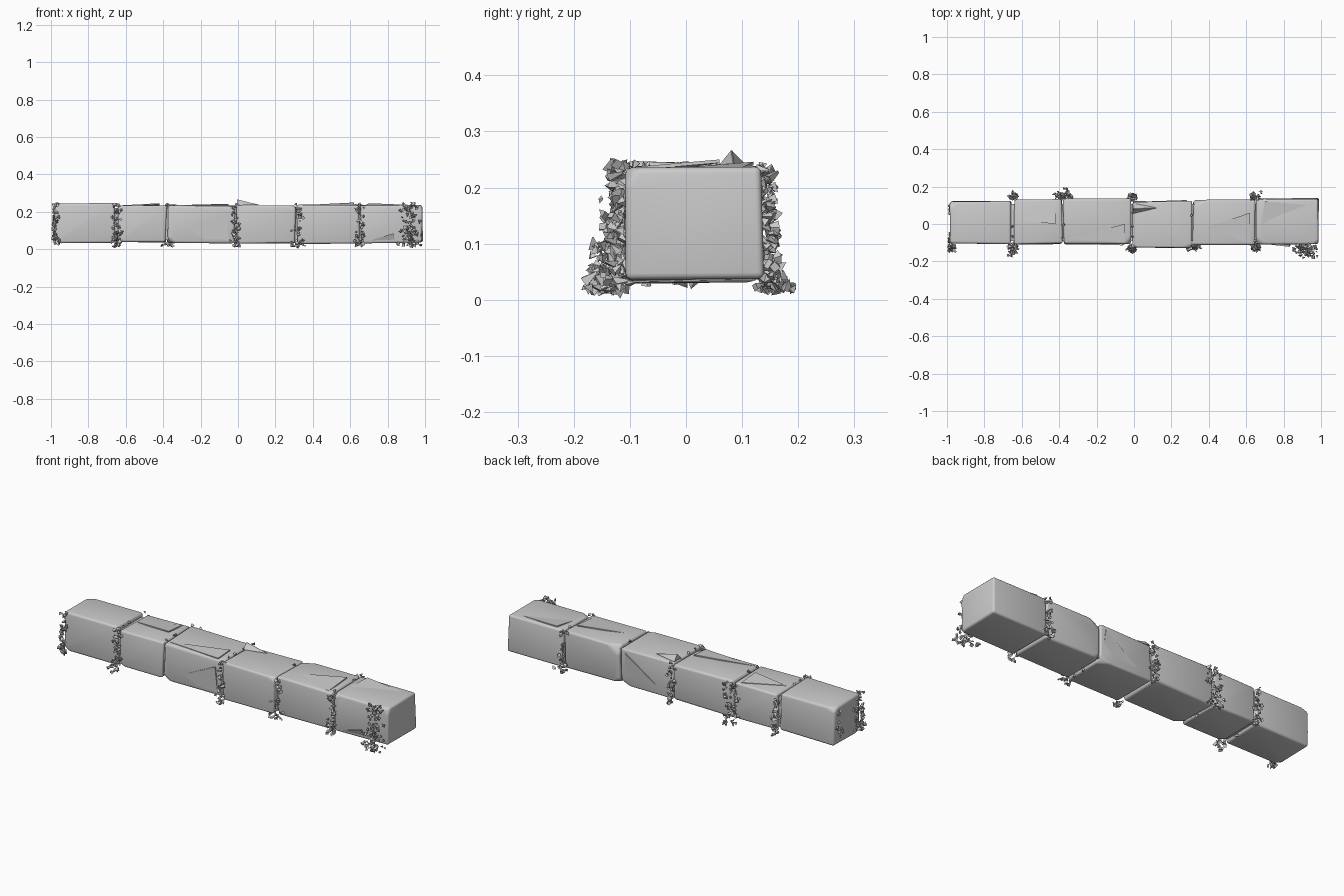
import bpy, bmesh, math, random
from mathutils import Vector, Matrix, Euler

if "Cube" in bpy.data.objects:
    bpy.data.objects.remove(bpy.data.objects["Cube"])

random.seed(11)


def finish(bm, name, angle=None):
    bmesh.ops.recalc_face_normals(bm, faces=bm.faces)
    me = bpy.data.meshes.new(name)
    bm.to_mesh(me)
    bm.free()
    ob = bpy.data.objects.new(name, me)
    bpy.context.collection.objects.link(ob)
    if angle:
        bpy.ops.object.select_all(action='DESELECT')
        ob.select_set(True)
        bpy.context.view_layer.objects.active = ob
        bpy.ops.object.shade_smooth_by_angle(angle=math.radians(angle))
    return ob


def stone_block(i, x0, x1, y0, y1, z0, z1):
    """Worn cuboid: uneven corners, rounded edges, a couple of knocked-off corners."""
    bm = bmesh.new()
    bmesh.ops.create_cube(bm, size=1)
    size = Vector((x1 - x0, y1 - y0, z1 - z0))
    mid = Vector((x0 + x1, y0 + y1, z0 + z1)) / 2
    for v in bm.verts:
        jit = Vector([random.uniform(-.006, .003) for _ in range(3)])
        v.co = Vector([math.copysign(s / 2 + j, c) for s, j, c in zip(size, jit, v.co)])
    # chipped corners
    for _ in range(2):
        d = Vector([random.choice((-1, 1)) for _ in range(3)])
        corner = Vector([s / 2 * k for s, k in zip(size, d)])
        n = Vector((d.x * random.uniform(.3, .7), d.y * random.uniform(.4, 1),
                    d.z * random.uniform(.4, 1))).normalized()
        r = bmesh.ops.bisect_plane(bm, geom=bm.verts[:] + bm.edges[:] + bm.faces[:],
                                   plane_co=corner - n * random.uniform(.015, .028),
                                   plane_no=n, clear_outer=True)
        cut = [e for e in r['geom_cut'] if isinstance(e, bmesh.types.BMEdge)]
        bmesh.ops.contextual_create(bm, geom=cut)
    bmesh.ops.bevel(bm, geom=bm.edges[:], offset=.013, segments=3, profile=.5,
                    affect='EDGES', clamp_overlap=True)
    bmesh.ops.translate(bm, verts=bm.verts, vec=mid)
    finish(bm, f"stone_block_{i}", 50)


blocks = [(-.985, -.653, -.105, .124, .034, .245),
          (-.645, -.383, -.108, .133, .034, .236),
          (-.377, -.014, -.108, .136, .034, .236),
          (-.008, .308, -.130, .122, .030, .236),
          (.314, .648, -.112, .128, .030, .238),
          (.655, .990, -.108, .137, .034, .237)]
for i, b in enumerate(blocks, 1):
    stone_block(i, *b)

# mortar core seen in the joints
bm = bmesh.new()
bmesh.ops.create_cube(bm, size=1, matrix=Matrix.Translation((0, .008, .135))
                      @ Matrix.Diagonal((1.9, .20, .17, 1)))
finish(bm, "mortar_core")

# thin split flakes lying on the block faces
bm = bmesh.new()


def flake(pts, thick):
    vs = [bm.verts.new(p) for p in pts] + [bm.verts.new(Vector(p) + Vector(thick)) for p in pts]
    bmesh.ops.convex_hull(bm, input=vs)


flake([(-.008, .055, .235), (-.008, .11, .235), (.12, .085, .236), (-.004, .08, .266)], (0, .002, 0))
flake([(.33, -.04, .235), (.62, -.10, .236), (.62, .06, .250)], (0, 0, -.006))
flake([(-.36, -.08, .235), (-.05, -.1, .236), (-.05, .0, .243)], (0, 0, -.006))
flake([(.68, .0, .236), (.95, .10, .236), (.70, .12, .246)], (0, 0, -.006))
flake([(-.62, .02, .235), (-.42, .12, .236), (-.42, .0, .246)], (0, 0, -.006))
flake([(.05, .12, .05), (.29, .12, .10), (.28, .128, .21)], (0, -.006, 0))
flake([(-.33, -.107, .06), (-.05, -.107, .05), (-.06, -.114, .19)], (0, .006, 0))
flake([(.70, -.107, .045), (.84, -.107, .05), (.83, -.122, .085)], (0, .008, 0))
finish(bm, "stone_flakes")

# crumbled chips: (x, side, x spread, count, low z, high z, outward spread at base)
clusters = [(-.978, -1, .012, 45, .03, .25, .022), (-.648, -1, .014, 48, .015, .24, .045),
            (-.648, 1, .013, 38, .02, .24, .035), (-.37, 1, .03, 55, .02, .24, .05),
            (-.011, -1, .014, 48, .015, .24, .035), (-.011, 1, .014, 42, .02, .24, .035),
            (.325, -1, .02, 38, .015, .22, .02), (.651, -1, .016, 38, .015, .23, .03),
            (.652, 1, .015, 38, .02, .24, .035), (.92, -1, .032, 100, .02, .25, .065)]
face_y = {-1: -.113, 1: .131}


def chip(bm, loc):
    s = random.uniform(.007, .013)
    m = (Matrix.Translation(loc)
         @ Euler([random.uniform(0, 6.28) for _ in range(3)]).to_matrix().to_4x4()
         @ Matrix.Diagonal((s, s * random.uniform(.5, 1), s * random.uniform(.8, 1.5), 1)))
    bmesh.ops.create_cone(bm, cap_ends=True, segments=random.choice((3, 4)),
                          radius1=1, radius2=random.uniform(0, .35), depth=1.5, matrix=m)


for k, (x, side, sx, n, lo, hi, out) in enumerate(clusters, 1):
    bm = bmesh.new()
    for _ in range(n):
        t = random.random() ** 1.4
        y = face_y[side] + side * (random.uniform(-.006, .012) + random.random() * out * (1 - .8 * t))
        px = x + max(-1.6, min(1.6, random.gauss(0, .8))) * sx * (1.3 - .4 * t)
        chip(bm, (max(-.985, min(.98, px)), y, lo + (hi - lo) * t))
    # keep the debris on or above the ground
    for v in bm.verts:
        v.co.z = max(v.co.z, 0)
        v.co.x = max(-1, min(1, v.co.x))
    finish(bm, f"chips_{k}")

# chips on the left end face and along the joint tops and undersides
bm = bmesh.new()
for _ in range(45):
    chip(bm, (-.984, random.choice((-.09, -.07, .08)) + random.gauss(0, .015), random.uniform(.05, .23)))
for x in (-.649, -.38, -.011, .311, .651):
    for _ in range(3):
        chip(bm, (x, random.uniform(-.1, .1), random.choice((.032, .238))))
for v in bm.verts:
    v.co.x = max(-1, v.co.x)
    v.co.z = max(.004, v.co.z)
finish(bm, "joint_chips")
